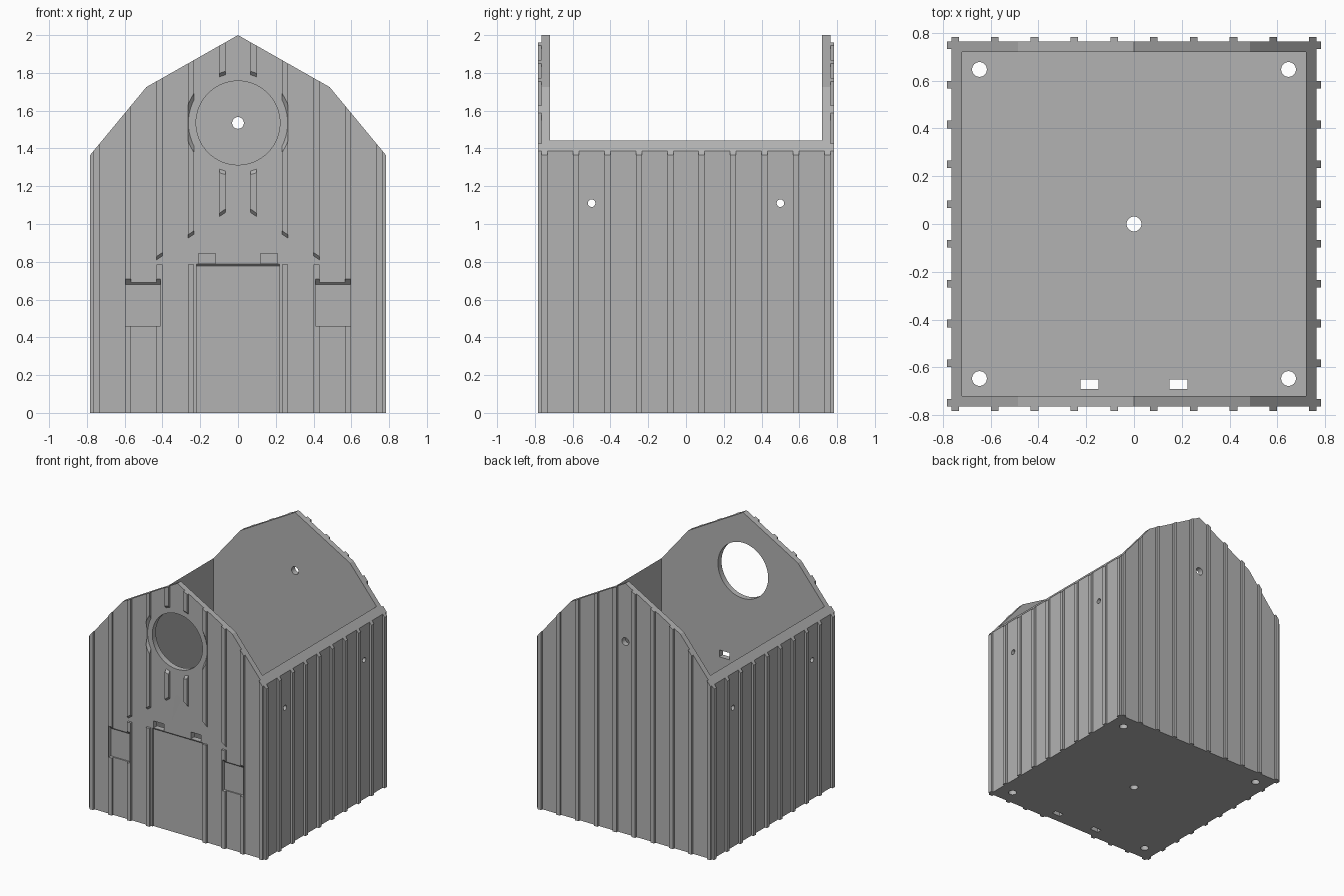
import bpy, bmesh, math
from mathutils import Vector

cube = bpy.data.objects.get("Cube")
if cube:
    bpy.data.objects.remove(cube, do_unlink=True)

WALL, RIB, INNER, FLOOR = 0.765, 0.783, 0.72, 0.045
HALF_RIB = 0.016
RIBS = [i * 0.1665 - 0.74925 for i in range(10)]
HOLE_Z = 1.535

grey = bpy.data.materials.new("warm_grey")
grey.use_nodes = True
colour = (0.45, 0.45, 0.45, 1)
grey.diffuse_color = colour
grey.node_tree.nodes["Principled BSDF"].inputs["Base Color"].default_value = colour


def loft(name, ring_a, ring_b):
    """Closed solid between two matching rings of points."""
    bm = bmesh.new()
    a = [bm.verts.new(p) for p in ring_a]
    b = [bm.verts.new(p) for p in ring_b]
    n = len(a)
    bm.faces.new(a)
    bm.faces.new(b[::-1])
    for i in range(n):
        j = (i + 1) % n
        bm.faces.new((a[i], b[i], b[j], a[j]))
    bmesh.ops.recalc_face_normals(bm, faces=bm.faces)
    mesh = bpy.data.meshes.new(name)
    bm.to_mesh(mesh)
    bm.free()
    mesh.materials.append(grey)
    obj = bpy.data.objects.new(name, mesh)
    bpy.context.collection.objects.link(obj)
    return obj


def at_y(points, y):
    return [(x, y, z) for x, z in points]


def rect(x0, x1, z0, z1):
    return [(x0, z0), (x1, z0), (x1, z1), (x0, z1)]


def circle(r, u=0, v=0, n=64):
    return [(u + r * math.cos(t * math.tau / n), v + r * math.sin(t * math.tau / n))
            for t in range(n)]


def combine(obj, cutter, operation="DIFFERENCE"):
    """Apply one boolean and discard the cutter."""
    cutter.hide_render = True
    mod = obj.modifiers.new("cut", "BOOLEAN")
    mod.operation, mod.object, mod.solver = operation, cutter, "EXACT"
    bpy.context.view_layer.update()
    deps = bpy.context.evaluated_depsgraph_get()
    mesh = bpy.data.meshes.new_from_object(obj.evaluated_get(deps))
    obj.modifiers.clear()
    obj.data = mesh
    bpy.data.objects.remove(cutter, do_unlink=True)


# Ribbed plan outline, one side at a time, pulled up to full height
outline = []
for quarter in range(4):
    side = []
    for c in RIBS:
        lo, hi = max(c - HALF_RIB, -WALL), min(c + HALF_RIB, WALL)
        side += [(lo, -WALL), (lo, -RIB), (hi, -RIB), (hi, -WALL)]
    turn = [(1, 0), (0, 1), (-1, 0), (0, -1)][quarter]
    # the last corner point is shared with the next side
    outline += [(x * turn[0] - y * turn[1], x * turn[1] + y * turn[0])
                for x, y in side[:-1]]
shell = loft("barn_shell", [(x, y, 0) for x, y in outline],
             [(x, y, 2.1) for x, y in outline])

# Gambrel roof line
slope = (1.725 - 1.365) / (RIB - 0.485)
edge = 0.9
edge_z = 1.725 - slope * (edge - 0.485)
gable = [(-edge, -0.5), (edge, -0.5), (edge, edge_z), (0.485, 1.725),
         (0, 2), (-0.485, 1.725), (-edge, edge_z)]
combine(shell, loft("gable", at_y(gable, -1), at_y(gable, 1)), "INTERSECT")

# Open interior
room = [(-INNER, -INNER), (INNER, -INNER), (INNER, INNER), (-INNER, INNER)]
combine(shell, loft("room", [(x, y, FLOOR) for x, y in room],
                    [(x, y, 2.5) for x, y in room]))

# Rib clearance around the round opening, tapering toward the wall
front = -0.8
flare = -WALL - front
combine(shell, loft("ring_clearance", at_y(circle(0.263 + flare, 0, HOLE_Z), front),
                    at_y(circle(0.263, 0, HOLE_Z), -WALL)))


# Rib clearance for the canopy above the door
def canopy(rise):
    return [(-0.46, 0.785), (0.46, 0.785), (0.46, 0.79 + rise),
            (0, 1.107 + rise), (-0.46, 0.79 + rise)]


combine(shell, loft("canopy_clearance", at_y(canopy(flare), front),
                    at_y(canopy(0), -WALL)))

# Shallow door and window recesses with sloping heads
RECESS = -0.755
for x0, x1, z0, z1 in ((-0.22, 0.22, -0.1, 0.777), (-0.595, -0.41, 0.46, 0.68),
                       (0.41, 0.595, 0.46, 0.68)):
    combine(shell, loft("recess", at_y(rect(x0, x1, z0, z1 + RECESS - front), front),
                        at_y(rect(x0, x1, z0, z1), RECESS)))

# Round opening in front, small hole in the back gable
for r, y0, y1 in ((0.222, -1, -0.6), (0.031, 0.6, 1)):
    ring = circle(r, 0, HOLE_Z)
    combine(shell, loft("round_hole", at_y(ring, y0), at_y(ring, y1)))

# Slots above the door and in the floor
for s in (-1, 1):
    slot = rect(s * 0.165 - 0.045, s * 0.165 + 0.045, 0.79, 0.845)
    combine(shell, loft("wall_slot", at_y(slot, -1), at_y(slot, -0.6)))
    slot = rect(s * 0.186 - 0.037, s * 0.186 + 0.037, -0.69, -0.65)
    combine(shell, loft("floor_slot", [(x, y, -0.1) for x, y in slot],
                        [(x, y, 0.2) for x, y in slot]))

# Side wall holes
for y in (-0.5, 0.5):
    ring = circle(0.02, y, 1.11, 24)
    combine(shell, loft("side_hole", [(-1, u, v) for u, v in ring],
                        [(1, u, v) for u, v in ring]))

# Floor holes
for cx, cy in ((0, 0), (-1, -1), (-1, 1), (1, -1), (1, 1)):
    ring = circle(0.031, cx * 0.647, cy * 0.647, 32)
    combine(shell, loft("floor_hole", [(x, y, -0.1) for x, y in ring],
                        [(x, y, 0.2) for x, y in ring]))

# Smooth the round hole walls, keep everything else crisp
bpy.ops.object.select_all(action="DESELECT")
shell.select_set(True)
bpy.context.view_layer.objects.active = shell
bpy.ops.object.shade_smooth_by_angle(angle=math.radians(20))
